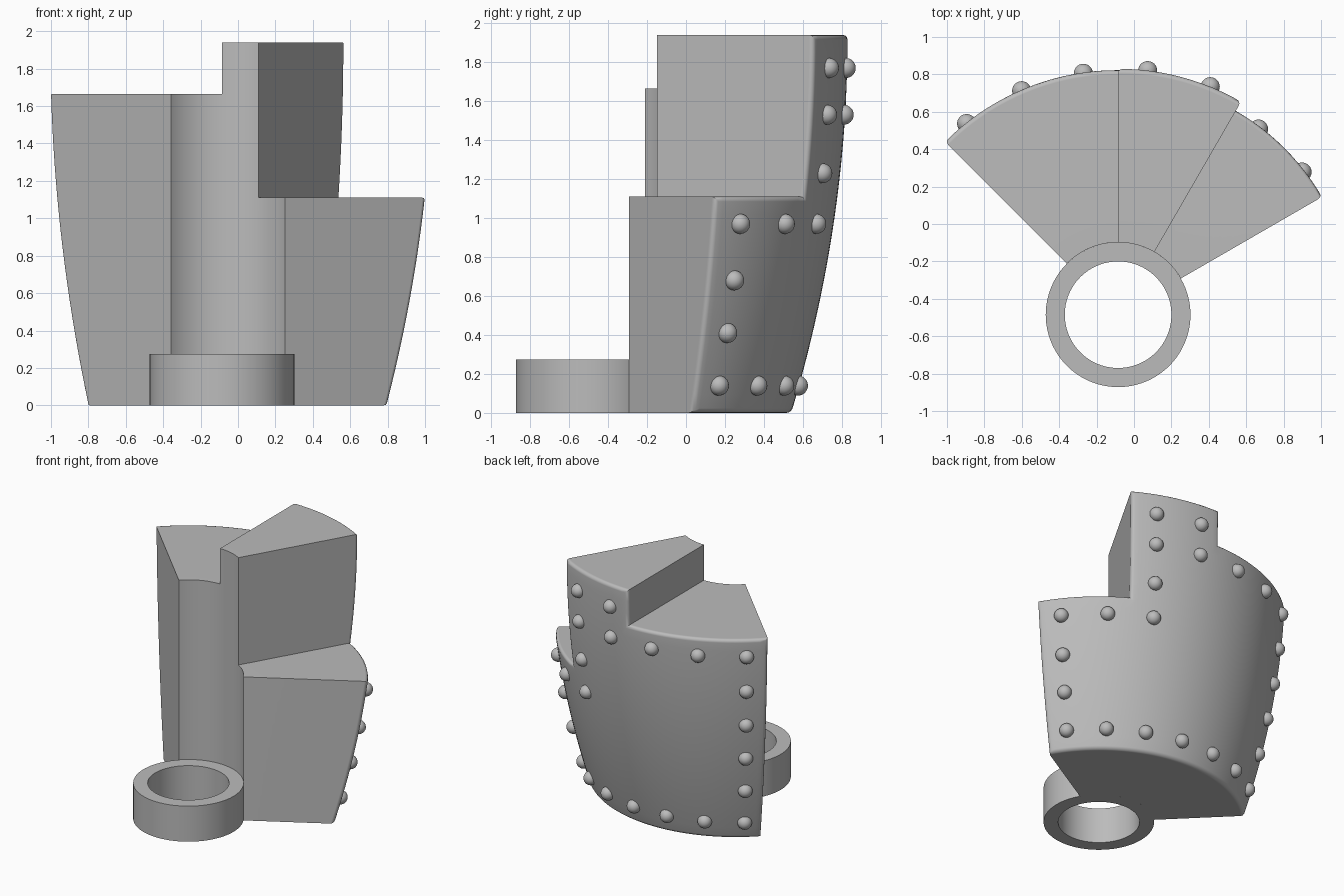
import bpy
import bmesh
from math import sin, cos, radians
from mathutils import Vector, Matrix

default = bpy.data.objects.get("Cube")
if default:
    bpy.data.objects.remove(default)

CENTRE = Vector((-0.085, -0.485, 0))
INNER = 0.387

grey = bpy.data.materials.new("plain grey")
grey.use_nodes = True
grey.diffuse_color = (0.5, 0.5, 0.5, 1)
grey.node_tree.nodes["Principled BSDF"].inputs["Base Color"].default_value = grey.diffuse_color


def outer_radius(z):
    return 1.315 - 0.077 * (1.94 - z) ** 2


def polar(radius, degrees, z):
    a = radians(degrees)
    return CENTRE + Vector((radius * cos(a), radius * sin(a), z))


def height_at(degrees):
    if degrees < 60:
        return 1.11
    return 1.94 if degrees < 90 else 1.665


def finish(bm, name, angle):
    bmesh.ops.recalc_face_normals(bm, faces=bm.faces)
    mesh = bpy.data.meshes.new(name)
    bm.to_mesh(mesh)
    bm.free()
    mesh.materials.append(grey)
    ob = bpy.data.objects.new(name, mesh)
    bpy.context.collection.objects.link(ob)
    bpy.ops.object.select_all(action="DESELECT")
    ob.select_set(True)
    bpy.context.view_layer.objects.active = ob
    bpy.ops.object.shade_smooth_by_angle(angle=radians(angle))
    return ob


# Stepped, flaring wall: polar cells kept below the step heights
angles = [30 + 2.5 * i for i in range(43)]
stops = [(0, 1.11, 12), (1.11, 1.665, 6), (1.665, 1.94, 3)]
levels = [a + (b - a) * k / n for a, b, n in stops for k in range(n)] + [1.94]

bm = bmesh.new()
cache = {}


def corner(side, i, j):
    key = (side, i, j)
    if key not in cache:
        radius = outer_radius(levels[j]) if side else INNER
        cache[key] = bm.verts.new(polar(radius, angles[i], levels[j]))
    return cache[key]


def solid(i, j):
    return (0 <= i < len(angles) - 1 and 0 <= j < len(levels) - 1
            and levels[j + 1] <= height_at(angles[i] + 1) + 0.001)


for i in range(len(angles) - 1):
    for j in range(len(levels) - 1):
        if not solid(i, j):
            continue
        for side in (0, 1):
            bm.faces.new([corner(side, i, j), corner(side, i + 1, j),
                          corner(side, i + 1, j + 1), corner(side, i, j + 1)])
        for step in (0, 1):
            if not solid(i + 2 * step - 1, j):
                bm.faces.new([corner(0, i + step, j), corner(1, i + step, j),
                              corner(1, i + step, j + 1), corner(0, i + step, j + 1)])
            if not solid(i, j + 2 * step - 1):
                bm.faces.new([corner(0, i, j + step), corner(1, i, j + step),
                              corner(1, i + 1, j + step), corner(0, i + 1, j + step)])
bmesh.ops.recalc_face_normals(bm, faces=bm.faces)

# Round only the edges that border the outer skin
outer = {v for key, v in cache.items() if key[0]}
rim = [e for e in bm.edges if e.verts[0] in outer and e.verts[1] in outer
       and e.calc_face_angle(0) > radians(40)]
bmesh.ops.bevel(bm, geom=rim, offset=0.025, segments=3, profile=0.5,
                affect="EDGES", clamp_overlap=True)
wall = finish(bm, "stepped_wall", 40)
weighted = wall.modifiers.new("even_shading", "WEIGHTED_NORMAL")
weighted.keep_sharp = True

# Open ring at the foot
bm = bmesh.new()
SEGMENTS = 96
profile = [(0.285, 0), (INNER, 0), (INNER, 0.275), (0.285, 0.275)]
loops = [[bm.verts.new(polar(r, 360 * k / SEGMENTS, z)) for r, z in profile]
         for k in range(SEGMENTS)]
for k in range(SEGMENTS):
    a, b = loops[k - 1], loops[k]
    for n in range(4):
        bm.faces.new([a[n - 1], b[n - 1], b[n], a[n]])
finish(bm, "foot_ring", 30)

# Rivets follow the border of the outer skin
columns = [37.8 + 15.1 * i for i in range(7)]
spots = [(a, 0.14) for a in columns]
spots += [(columns[0], z) for z in (0.41, 0.68, 0.97)]
spots += [(columns[1], 0.97)]
spots += [(columns[2], z) for z in (0.97, 1.23, 1.53, 1.77)]
spots += [(columns[3], z) for z in (1.53, 1.77)]
spots += [(a, 1.53) for a in columns[4:]]
spots += [(columns[6], 0.14 + 0.278 * k) for k in range(1, 5)]
bm = bmesh.new()
for degrees, z in spots:
    place = Matrix.Translation(polar(outer_radius(z) + 0.002, degrees, z))
    bmesh.ops.create_uvsphere(bm, u_segments=24, v_segments=16, radius=0.051, matrix=place)
finish(bm, "rivets", 60)
